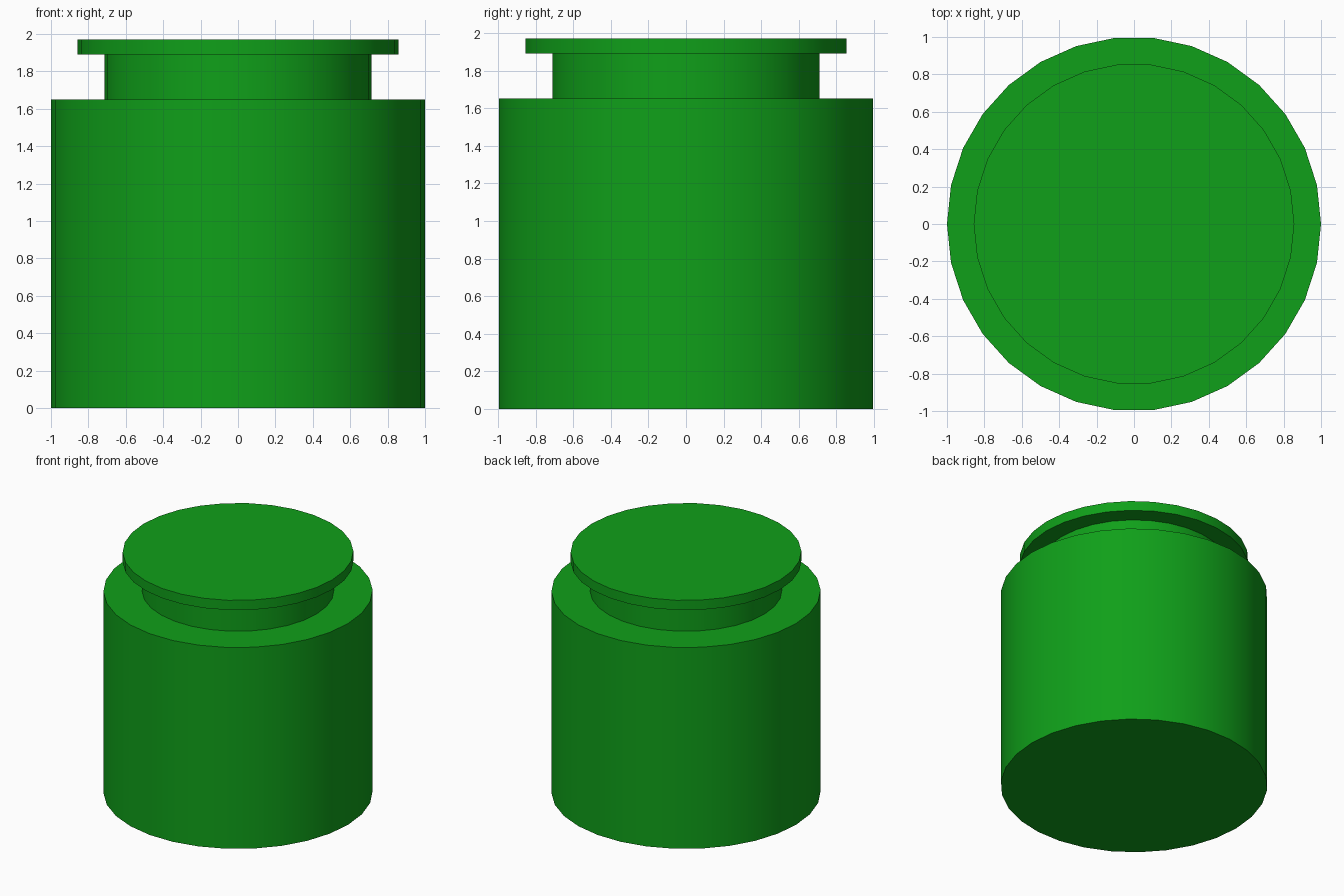
import bpy
import math

if "Cube" in bpy.data.objects:
    bpy.data.objects.remove(bpy.data.objects["Cube"])

SIDES = 30

green = bpy.data.materials.new("green")
green.diffuse_color = (0.005, 0.35, 0.01, 1)
green.use_nodes = True
green.node_tree.nodes["Principled BSDF"].inputs["Base Color"].default_value = green.diffuse_color


def drum(name, radius, z0, z1, caps="NGON"):
    # Thirty-sided upright cylinder with a vertex on the x axis
    bpy.ops.mesh.primitive_cylinder_add(
        vertices=SIDES, radius=radius, depth=z1 - z0, end_fill_type=caps,
        location=(0, 0, (z0 + z1) / 2), rotation=(0, 0, math.pi / 2))
    obj = bpy.context.object
    obj.name = name
    bpy.ops.object.transform_apply(location=True, rotation=True, scale=True)
    obj.data.materials.append(green)
    bpy.ops.object.shade_smooth_by_angle(angle=math.radians(30))
    return obj


# Wide body, open-ended neck sleeve, overhanging lid
drum("jar_body", 1.0, 0.0, 1.65)
drum("jar_neck", 0.713, 1.65, 1.89, caps="NOTHING")
drum("jar_lid", 0.857, 1.89, 1.97)
